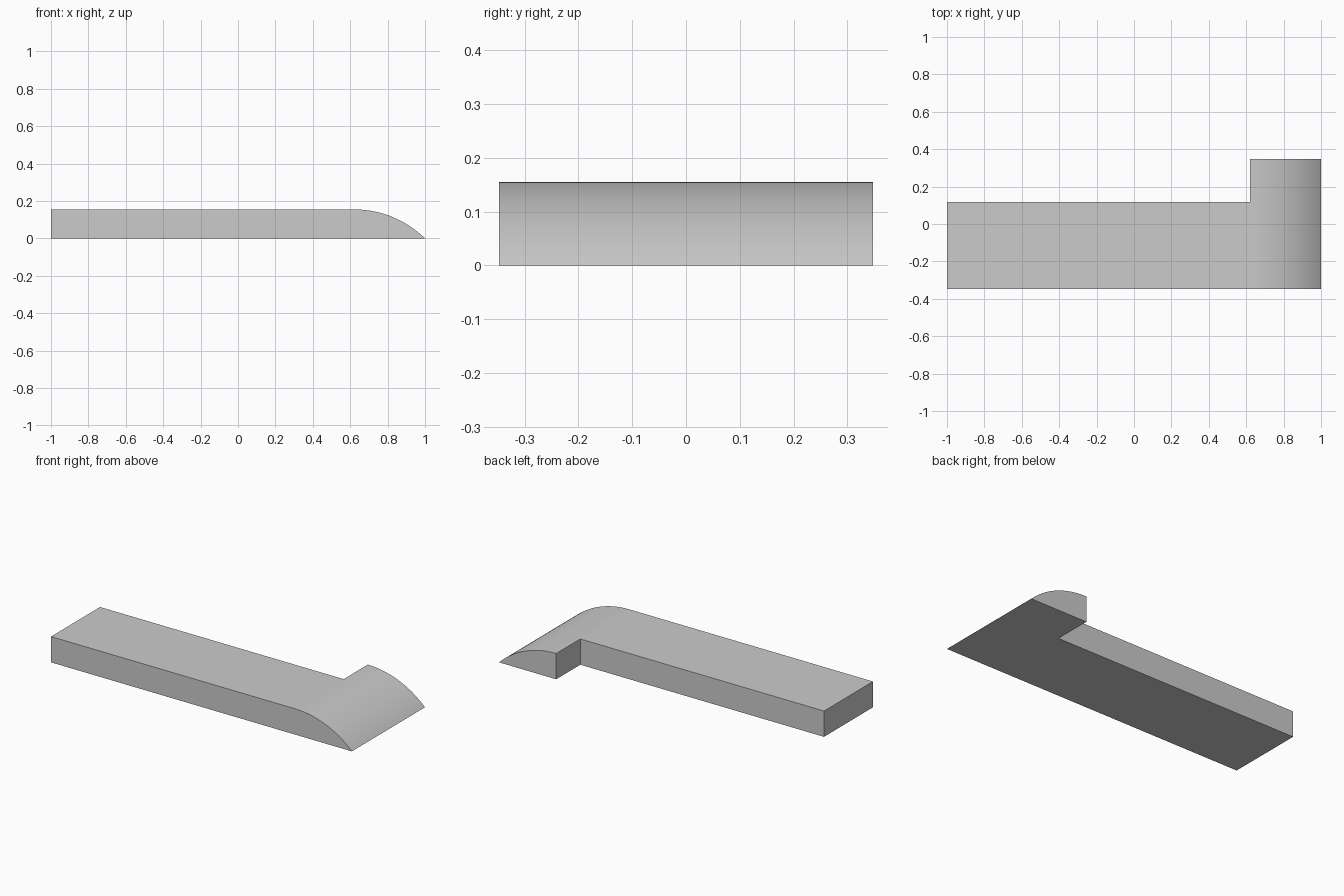
import bpy
import bmesh
import math

cube = bpy.data.objects.get("Cube")
if cube:
    bpy.data.objects.remove(cube, do_unlink=True)

HEIGHT = 0.155
FRONT, STEP, BACK = -0.347, 0.118, 0.347
NOTCH = 0.62
SEGMENTS = 24

# Plain grey material
grey = bpy.data.materials.new("light_grey")
grey.use_nodes = True
colour = (0.6, 0.6, 0.6, 1)
grey.diffuse_color = colour
grey.node_tree.nodes["Principled BSDF"].inputs["Base Color"].default_value = colour

bm = bmesh.new()


def vert(x, z):
    return bm.verts.new((x, FRONT, z))


def extrude_back(faces, depth):
    """Extrude faces towards the back and return the new end faces."""
    geom = bmesh.ops.extrude_face_region(bm, geom=faces)["geom"]
    moved = [g for g in geom if isinstance(g, bmesh.types.BMVert)]
    bmesh.ops.translate(bm, verts=moved, vec=(0, depth, 0))
    return [g for g in geom if isinstance(g, bmesh.types.BMFace)]


# Side profile: a straight bar and a rounded nose sharing one edge
run = 1 - NOTCH
radius = (run ** 2 + HEIGHT ** 2) / (2 * HEIGHT)
sweep = math.asin(run / radius)
arc = []
for i in range(SEGMENTS + 1):
    a = sweep * i / SEGMENTS
    arc.append(vert(NOTCH + radius * math.sin(a),
                    HEIGHT - radius * (1 - math.cos(a))))
base = vert(NOTCH, 0)
bar = bm.faces.new([vert(-1, 0), base, arc[0], vert(-1, HEIGHT)])
nose = bm.faces.new([base] + arc[::-1])

# Bar and nose run back together, then the nose continues as a side wing
ends = extrude_back([bar, nose], STEP - FRONT)
wing = max(ends, key=lambda f: f.calc_center_median().x)
extrude_back([wing], BACK - STEP)

# Merge the coplanar underside and tidy the normals
bmesh.ops.recalc_face_normals(bm, faces=bm.faces[:])
mesh = bpy.data.meshes.new("latch_bar")
bm.to_mesh(mesh)
bm.free()
mesh.materials.append(grey)

latch = bpy.data.objects.new("latch_bar", mesh)
bpy.context.collection.objects.link(latch)
bpy.ops.object.select_all(action="DESELECT")
latch.select_set(True)
bpy.context.view_layer.objects.active = latch
bpy.ops.object.shade_smooth_by_angle(angle=math.radians(30))
